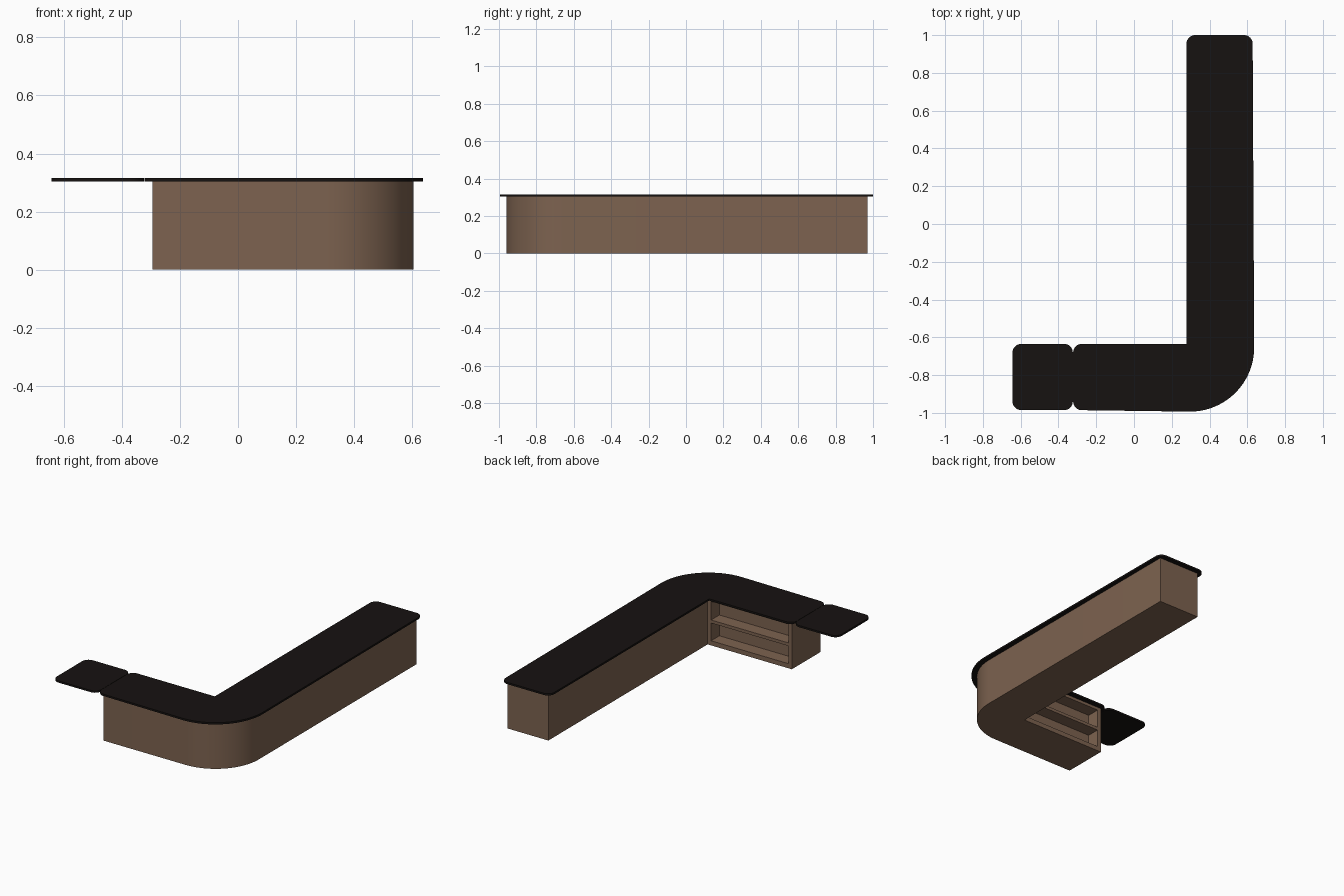
import bpy, bmesh, math
from mathutils import Vector

if "Cube" in bpy.data.objects:
    bpy.data.objects.remove(bpy.data.objects["Cube"])


def material(name, color):
    m = bpy.data.materials.new(name)
    m.diffuse_color = (*color, 1)
    m.use_nodes = True
    m.node_tree.nodes["Principled BSDF"].inputs["Base Color"].default_value = m.diffuse_color
    return m


wood = material("brown_wood", (0.205, 0.124, 0.08))
black = material("black_top", (0.008, 0.006, 0.0055))


def rounded(points):
    """Outline from (x, y, radius, segments) corners, counter-clockwise."""
    out = []
    for i, (x, y, r, n) in enumerate(points):
        p = Vector((x, y))
        if r == 0:
            out.append(p)
            continue
        a = (Vector(points[i - 1][:2]) - p).normalized()
        b = (Vector(points[(i + 1) % len(points)][:2]) - p).normalized()
        half = a.angle(b) / 2
        centre = p + (a + b).normalized() * r / math.sin(half)
        start = p + a * r / math.tan(half) - centre
        end = p + b * r / math.tan(half) - centre
        sweep = math.atan2(start.x * end.y - start.y * end.x, start.dot(end))
        for k in range(n + 1):
            t = sweep * k / n
            c, s = math.cos(t), math.sin(t)
            out.append(centre + Vector((start.x * c - start.y * s, start.x * s + start.y * c)))
    return out


def extrude(name, outline, z0, z1, mat):
    bm = bmesh.new()
    face = bm.faces.new([bm.verts.new((p[0], p[1], z0)) for p in outline])
    top = bmesh.ops.extrude_face_region(bm, geom=[face])
    bmesh.ops.translate(bm, vec=(0, 0, z1 - z0),
                        verts=[v for v in top["geom"] if isinstance(v, bmesh.types.BMVert)])
    bmesh.ops.recalc_face_normals(bm, faces=bm.faces)
    me = bpy.data.meshes.new(name)
    bm.to_mesh(me)
    bm.free()
    me.materials.append(mat)
    ob = bpy.data.objects.new(name, me)
    bpy.context.collection.objects.link(ob)
    return ob


def smooth(ob):
    bpy.ops.object.select_all(action='DESELECT')
    ob.select_set(True)
    bpy.context.view_layer.objects.active = ob
    bpy.ops.object.shade_smooth_by_angle(angle=math.radians(30))


# L-shaped counter body with a rounded outer corner
body = extrude("counter_body", rounded([
    (-0.295, -0.96, 0, 0), (0.605, -0.96, 0.31, 24), (0.605, 0.97, 0, 0),
    (0.31, 0.97, 0, 0), (0.31, -0.665, 0, 0), (-0.295, -0.665, 0, 0)]), 0, 0.305, wood)

# Two shelf recesses cut into the inner side of the short leg
for z0, z1 in ((0.03, 0.145), (0.165, 0.285)):
    cutter = extrude("shelf_cutter", [(-0.27, -0.75), (0.285, -0.75), (0.285, -0.6), (-0.27, -0.6)],
                     z0, z1, wood)
    cutter.hide_render = True
    mod = body.modifiers.new("shelf_recess", 'BOOLEAN')
    mod.operation, mod.solver, mod.object = 'DIFFERENCE', 'EXACT', cutter
    bpy.context.view_layer.objects.active = body
    bpy.ops.object.modifier_apply(modifier=mod.name)
    bpy.data.objects.remove(cutter)
smooth(body)

# Thin L-shaped worktop
R = 0.045
top = extrude("worktop", rounded([
    (-0.322, -0.985, R, 8), (0.638, -0.998, 0.34, 24), (0.628, 1.0, R, 8),
    (0.278, 1.0, R, 8), (0.278, -0.635, 0, 0), (-0.322, -0.635, R, 8)]), 0.304, 0.316, black)

# Separate flap at the open end
flap = extrude("counter_flap", rounded([
    (-0.643, -0.985, R, 8), (-0.324, -0.985, R, 8),
    (-0.324, -0.635, R, 8), (-0.643, -0.635, R, 8)]), 0.304, 0.316, black)
for ob in (top, flap):
    smooth(ob)
